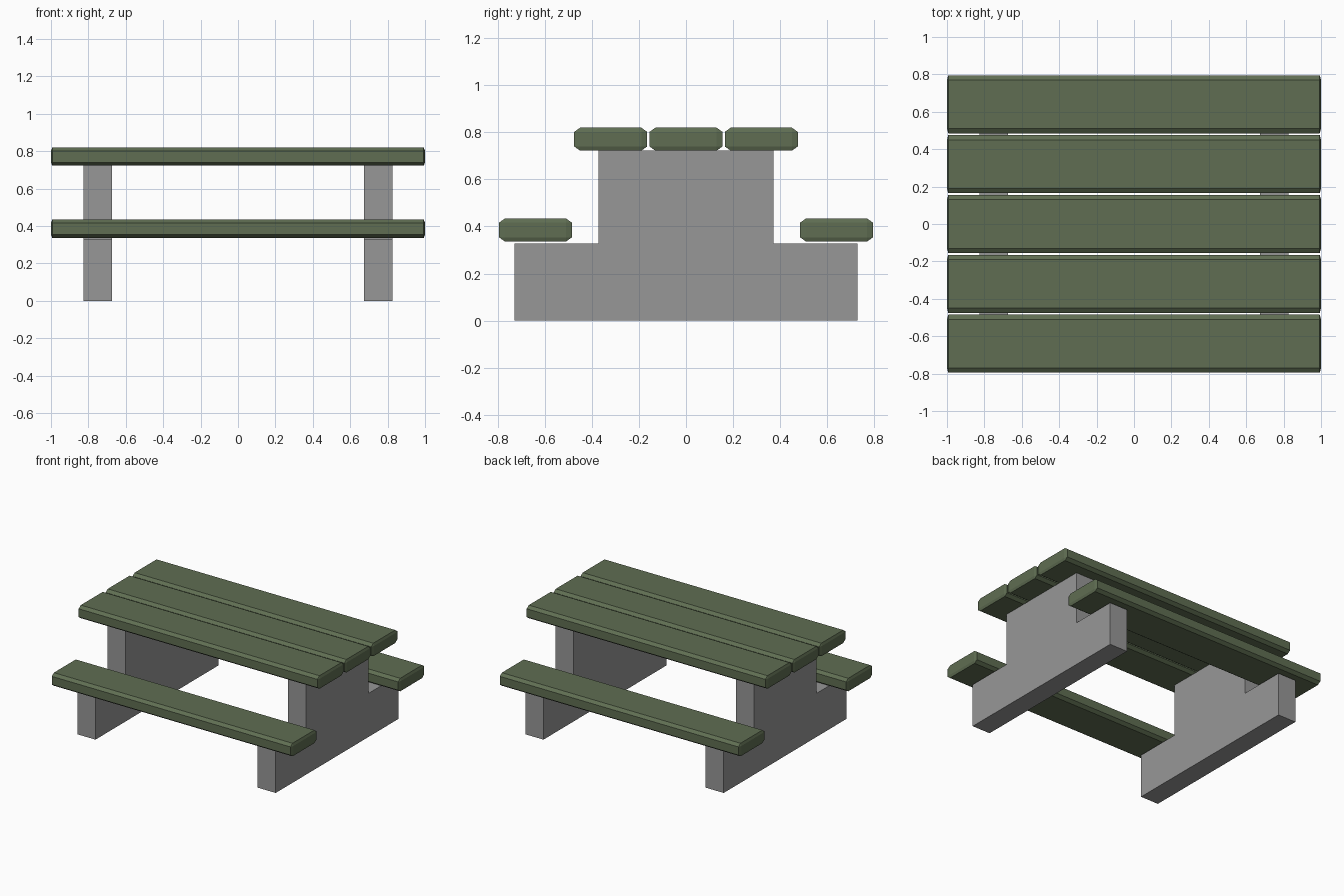
import bpy
import bmesh
from mathutils import Vector

cube = bpy.data.objects.get("Cube")
if cube:
    bpy.data.objects.remove(cube, do_unlink=True)


def make_material(name, colour):
    mat = bpy.data.materials.new(name)
    mat.use_nodes = True
    mat.diffuse_color = colour
    mat.node_tree.nodes["Principled BSDF"].inputs["Base Color"].default_value = colour
    return mat


green = make_material("painted green wood", (0.115, 0.155, 0.085, 1))
grey = make_material("grey concrete", (0.31, 0.31, 0.31, 1))


def add_object(name, bm, mat, location):
    bmesh.ops.recalc_face_normals(bm, faces=bm.faces)
    mesh = bpy.data.meshes.new(name)
    bm.to_mesh(mesh)
    bm.free()
    mesh.materials.append(mat)
    obj = bpy.data.objects.new(name, mesh)
    obj.location = location
    bpy.context.collection.objects.link(obj)
    return obj


PLANK = Vector((2.0, 0.31, 0.098))
CHAMFER = Vector((0.007, 0.025, 0.018))


def add_plank(name, y, z):
    # Bevel in a stretched space so each axis gets its own chamfer width
    bm = bmesh.new()
    bmesh.ops.create_cube(bm, size=1)
    stretch = [size / cut for size, cut in zip(PLANK, CHAMFER)]
    bmesh.ops.scale(bm, vec=stretch, verts=bm.verts)
    bmesh.ops.bevel(bm, geom=bm.edges[:], offset=1, segments=1, affect='EDGES')
    bmesh.ops.scale(bm, vec=CHAMFER, verts=bm.verts)
    add_object(name, bm, green, (0, y, z))


# Three table top planks
for name, y in (("front", -0.32), ("middle", 0), ("back", 0.32)):
    add_plank(f"table_plank_{name}", y, 0.771)

# Two bench seats
for name, y in (("front", -0.64), ("back", 0.64)):
    add_plank(f"bench_seat_{name}", y, 0.385)

# Two stepped slab supports, extruded from a mirrored half profile
half = [(0.73, 0), (0.73, 0.328), (0.372, 0.328), (0.372, 0.722)]
profile = half + [(-y, z) for y, z in reversed(half)]
thickness = 0.15
for name, x in (("right", -0.75), ("left", 0.75)):
    bm = bmesh.new()
    face = bm.faces.new([bm.verts.new((-thickness / 2, y, z)) for y, z in profile])
    result = bmesh.ops.extrude_face_region(bm, geom=[face])
    moved = [v for v in result["geom"] if isinstance(v, bmesh.types.BMVert)]
    bmesh.ops.translate(bm, vec=(thickness, 0, 0), verts=moved)
    add_object(f"support_{name}", bm, grey, (x, 0, 0))
